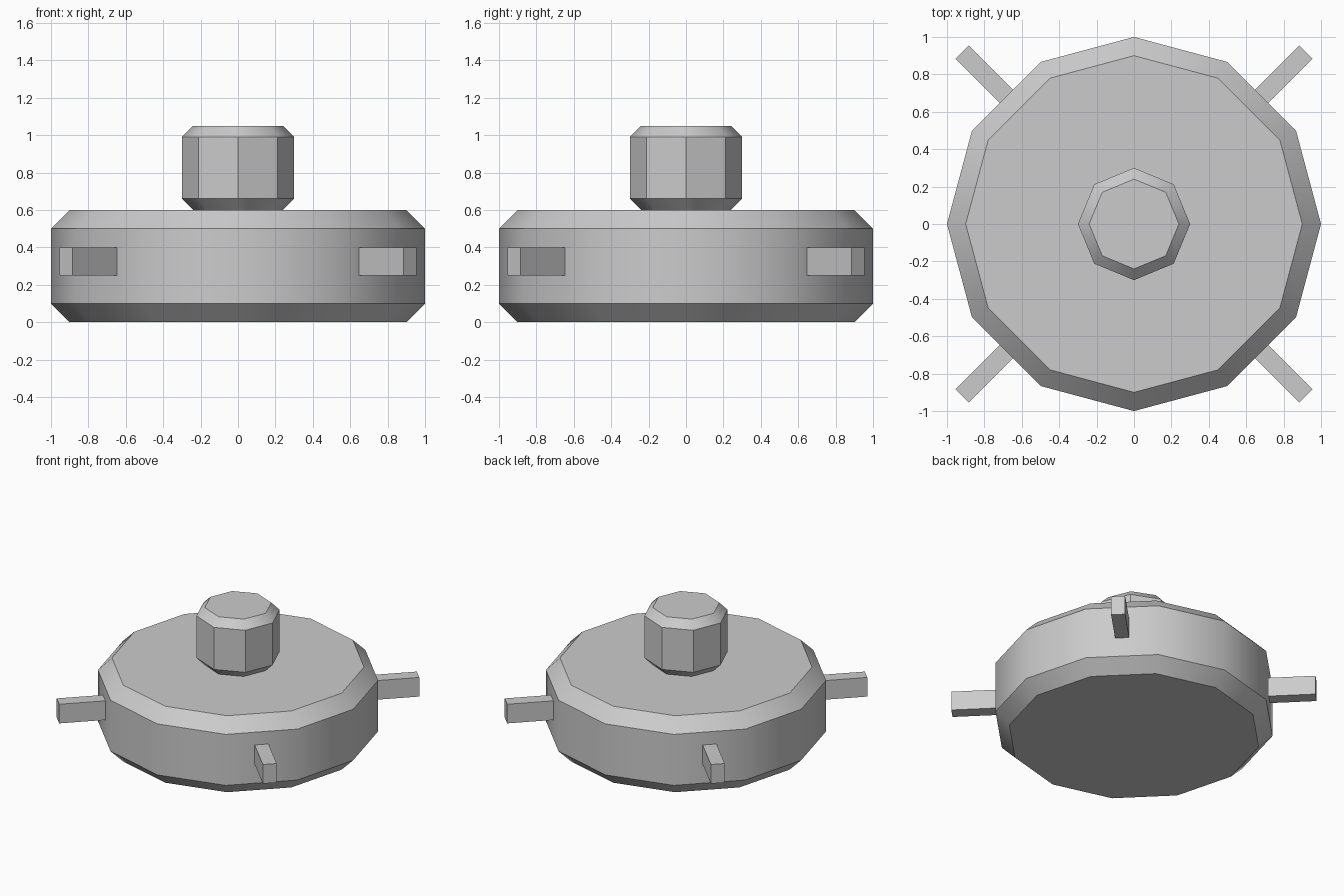
import bpy, math
from mathutils import Matrix

if "Cube" in bpy.data.objects:
    bpy.data.objects.remove(bpy.data.objects["Cube"])


def lathe(name, sides, profile):
    """Closed low-poly solid from (radius, z) rings with flat end caps."""
    verts, faces = [], []
    for r, z in profile:
        for i in range(sides):
            a = 2 * math.pi * i / sides
            verts.append((r * math.cos(a), r * math.sin(a), z))
    for k in range(len(profile) - 1):
        for i in range(sides):
            j = (i + 1) % sides
            faces.append((k * sides + i, k * sides + j,
                          (k + 1) * sides + j, (k + 1) * sides + i))
    top = (len(profile) - 1) * sides
    faces.append(tuple(reversed(range(sides))))
    faces.append(tuple(range(top, top + sides)))
    mesh = bpy.data.meshes.new(name)
    mesh.from_pydata(verts, [], faces)
    obj = bpy.data.objects.new(name, mesh)
    bpy.context.collection.objects.link(obj)
    bpy.ops.object.select_all(action='DESELECT')
    obj.select_set(True)
    bpy.context.view_layer.objects.active = obj
    bpy.ops.object.shade_smooth_by_angle(angle=math.radians(35))
    return obj


def chamfered(radius, z0, z1, c):
    return [(radius - c, z0), (radius, z0 + c), (radius, z1 - c), (radius - c, z1)]


# Twelve-sided body and eight-sided knob, both chamfered
lathe("body", 12, chamfered(1.0, 0.0, 0.6, 0.1))
lathe("knob", 8, chamfered(0.3, 0.6, 1.05, 0.06))

# Four diagonal prongs, rooted inside the body
for i in range(4):
    bpy.ops.mesh.primitive_cube_add(size=1)
    prong = bpy.context.object
    prong.name = f"prong_{i + 1}"
    prong.data.transform(Matrix.Rotation(math.radians(45 + 90 * i), 4, 'Z')
                         @ Matrix.Translation((1.1, 0, 0.325))
                         @ Matrix.Diagonal((0.4, 0.1, 0.15, 1)))
